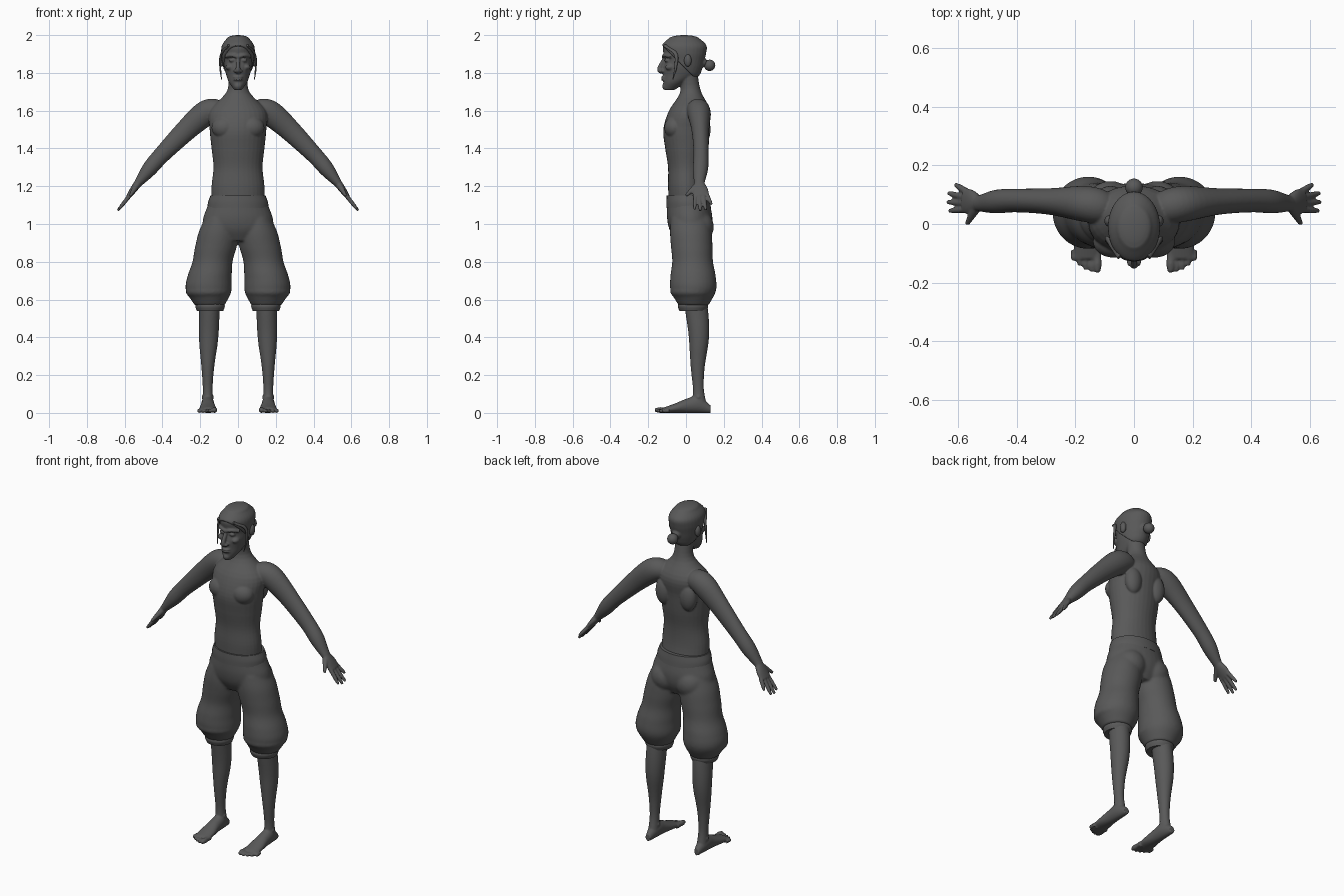
import bpy, bmesh, math
from mathutils import Vector, Matrix

cube = bpy.data.objects.get("Cube")
if cube:
    bpy.data.objects.remove(cube, do_unlink=True)

SHADE = 0.1
grey = bpy.data.materials.new("dark_grey_clay")
grey.use_nodes = True
grey.diffuse_color = (SHADE, SHADE, SHADE, 1)
grey.node_tree.nodes["Principled BSDF"].inputs["Base Color"].default_value = grey.diffuse_color

ACROSS, DEEP, UP = Vector((1, 0, 0)), Vector((0, 1, 0)), Vector((0, 0, 1))
SEGMENTS, RINGS = 32, 32


def curve(values, t):
    """Smooth interpolation through evenly spaced values, t from 0 to 1."""
    values = list(values)
    padded = [2 * values[0] - values[1], *values, 2 * values[-1] - values[-2]]
    spans = len(values) - 1
    i = min(int(t * spans), spans - 1)
    before, start, end, after = padded[i:i + 4]
    t = t * spans - i
    leave, arrive, rise = (end - before) / 2, (after - start) / 2, end - start
    return (start + leave * t + (3 * rise - 2 * leave - arrive) * t ** 2
            + (leave + arrive - 2 * rise) * t ** 3)


def loft(bm, axes, widths, depths, side=ACROSS, along=None, pair=False, grow=0):
    """Skin elliptical rings along a path given as its x, y and z values."""
    axes = [list(axis) for axis in axes]
    steps = [k / RINGS for k in range(RINGS + 1)]
    centres = [Vector([curve(axis, t) for axis in axes]) for t in steps]
    for mirror in ((1, -1) if pair else (1,)):
        rings = []
        for k, (t, centre) in enumerate(zip(steps, centres)):
            ahead, behind = centres[min(k + 1, RINGS)], centres[max(k - 1, 0)]
            tangent = along or (ahead - behind).normalized()
            v = tangent.cross(side).normalized()
            u = v.cross(tangent) * (curve(widths, t) + grow)
            v = v * (curve(depths, t) + grow)
            ring = []
            for j in range(SEGMENTS):
                angle = math.tau * j / SEGMENTS
                p = centre + u * math.cos(angle) + v * math.sin(angle)
                ring.append(bm.verts.new((p.x * mirror, p.y, p.z)))
            rings.append(ring)
        for a, b in zip(rings, rings[1:]):
            for j in range(SEGMENTS):
                n = (j + 1) % SEGMENTS
                bm.faces.new((a[j], a[n], b[n], b[j]))
        bm.faces.new(rings[0])
        bm.faces.new(rings[-1])


def column(bm, low, high, widths, depths, x=(0, 0), y=(0, 0), pair=False, grow=0):
    """Upright form with level sections at even heights."""
    loft(bm, (x, y, (low, high)), widths, depths, along=UP, pair=pair, grow=grow)


def limb(bm, points, widths, depths=None, side=DEEP):
    """Mirrored pair of tubes through the points."""
    loft(bm, zip(*points), widths, depths or widths, side=side, pair=True)


def blob(bm, centre, size, pair=False):
    x, y, z = centre
    for mirror in ((1, -1) if pair else (1,)):
        place = Matrix.Translation((x * mirror, y, z)) @ Matrix.Diagonal((*size, 1))
        bmesh.ops.create_uvsphere(bm, u_segments=24, v_segments=16, radius=1, matrix=place)


def finish(bm, name, voxel=None, smoothing=2):
    """Turn the collected forms into one object, fused when a voxel size is given."""
    bmesh.ops.recalc_face_normals(bm, faces=bm.faces)
    for face in bm.faces:
        face.smooth = len(face.verts) < 5
    mesh = bpy.data.meshes.new(name)
    bm.to_mesh(mesh)
    bm.free()
    mesh.materials.append(grey)
    ob = bpy.data.objects.new(name, mesh)
    bpy.context.collection.objects.link(ob)
    if voxel:
        fuse = ob.modifiers.new("fuse", "REMESH")
        fuse.mode, fuse.voxel_size, fuse.use_smooth_shade = "VOXEL", voxel, True
        relax = ob.modifiers.new("relax", "SMOOTH")
        relax.factor, relax.iterations = .5, smoothing


# Torso and neck
bm = bmesh.new()
column(bm, 1.1, 1.8, widths=(.14, .14, .13, .14, .15, .15, .06, .05),
       depths=(.1, .095, .095, .11, .12, .11, .055, .05), y=(.01, 0, 0, 0, 0, .02, .025, .01))
blob(bm, (.07, -.06, 1.51), (.07, .055, .06), pair=True)     # chest muscles
blob(bm, (.08, .09, 1.5), (.05, .04, .08), pair=True)        # shoulder blades

# Arms and palms, from the joints
collar, shoulder = Vector((.08, .05, 1.6)), Vector((.18, .07, 1.58))
elbow, wrist, knuckles = Vector((.4, .08, 1.37)), Vector((.53, .07, 1.215)), Vector((.58, .08, 1.145))
limb(bm, (collar, shoulder, elbow, wrist), widths=(.05, .06, .06, .045, .04, .04, .027),
     depths=(.05, .06, .067, .056, .045, .04, .022))
limb(bm, (wrist, knuckles), widths=(.027, .042, .043), depths=(.021, .018, .013))

# Fingers fan out from the knuckles
FINGER = (.012, .011, .01, .007)
for i, length in enumerate((.9, 1, .95, .6)):
    root = knuckles + Vector((-.01, (i - 1.5) * .02, .01))
    reach = Vector((.067, 0, -.085)) * length
    limb(bm, (root, root + reach + DEEP * (i - .5) * .01), FINGER)
thumb_tip = Vector((.57, 0, 1.15))
limb(bm, (wrist, thumb_tip), (.018, .016, .012, .008), side=ACROSS)

# Head
HEAD = dict(widths=(.02, .048, .062, .072, .077, .082, .077, .045),
            depths=(.03, .06, .09, .1, .1, .11, .11, .065),
            y=(-.09, -.06, -.03, -.02, -.01, -.01, -.01, -.01))
column(bm, 1.71, 1.985, **HEAD)
loft(bm, ((0, 0, 0), (-.11, -.14, -.12), (1.88, 1.82, 1.8)), (.01, .011, .013, .01), (.01, .013, .012, .008))
blob(bm, (.014, -.13, 1.81), (.011, .015, .009), pair=True)   # nostrils
limb(bm, ((0, -.12, 1.885), (.035, -.113, 1.893), (.066, -.08, 1.886)), (.009, .008), side=UP)   # brows
blob(bm, (.046, -.085, 1.83), (.02, .026, .016), pair=True)   # cheekbones
blob(bm, (.032, -.1, 1.866), (.017, .015, .009), pair=True)   # eyes
for level in (1.777, 1.764):
    blob(bm, (0, -.115, level), (.027, .018, .006))           # lips
blob(bm, (0, -.107, 1.73), (.022, .019, .02))                 # chin
blob(bm, (.086, .01, 1.865), (.015, .02, .033), pair=True)    # ears
finish(bm, "upper_body", .005)

# Swept back hair, cut along a slanted hairline
bm = bmesh.new()
column(bm, 1.7, 1.99, grow=.007, **HEAD)
bmesh.ops.bisect_plane(bm, geom=bm.verts[:] + bm.edges[:] + bm.faces[:], clear_inner=True,
                       plane_co=(0, -.12, 1.94), plane_no=DEEP + UP)
bmesh.ops.holes_fill(bm, edges=bm.edges[:], sides=0)
blob(bm, (0, -.01, 1.98), (.06, .08, .02))                    # crown
blob(bm, (0, .09, 1.855), (.026, .024, .024))                 # gathered tail
finish(bm, "hair", .005)

bm = bmesh.new()
blob(bm, (0, .125, 1.84), (.03, .03, .03))
finish(bm, "hair_bun")

bm = bmesh.new()
limb(bm, ((.05, -.113, 1.945), (.088, -.055, 1.9), (.094, -.055, 1.83), (.087, -.07, 1.765)),
     widths=(.009, .01, .007, .002), depths=(.006, .006, .005, .002))
finish(bm, "temple_locks")

# Baggy trousers gathered below the knee
bm = bmesh.new()
column(bm, .91, 1.145, widths=(.1, .18, .185, .165, .143), depths=(.08, .11, .12, .116, .108),
       y=(.025, .02, .01))
blob(bm, (.08, .07, .985), (.085, .077, .085), pair=True)     # seat
column(bm, .57, 1.03, widths=(.08, .12, .117, .106, .11, .105, .08),
       depths=(.08, .12, .12, .108, .11, .11, .1),
       x=(.15, .155, .135, .11, .095), y=(.04, .035, .02), pair=True)
blob(bm, (.156, .035, .645), (.122, .12, .055), pair=True)    # gathered fullness
finish(bm, "trousers", .008, smoothing=4)

bm = bmesh.new()
column(bm, 1.085, 1.15, widths=(.162, .158, .146), depths=(.118, .116, .112), y=(.014, .01))
finish(bm, "waistband")

bm = bmesh.new()
column(bm, .54, .59, widths=(.07, .078, .07), depths=(.072, .08, .072),
       x=(.148, .148), y=(.037, .037), pair=True)
finish(bm, "knee_cuffs")

# Lower legs
bm = bmesh.new()
column(bm, .04, .6, widths=(.03, .026, .03, .038, .048, .053, .054, .055),
       depths=(.04, .029, .033, .041, .05, .056, .06, .06),
       x=(.16, .16, .155, .15), y=(.07, .062, .068, .05), pair=True)
blob(bm, (.16, .066, .083), (.033, .018, .018), pair=True)    # ankle bones

# Feet: soles stay flat because each section is as high as its centre
FOOT = .16
heights = (.02, .045, .038, .025, .014)
loft(bm, ((FOOT, FOOT), (.13, -.12), heights), widths=(.016, .032, .036, .044, .045),
     depths=heights, along=-DEEP, pair=True)
for i in range(5):
    x, thick = FOOT + (i - 1.75) * .02, .011 if i else .015
    tip = -.165 + .0025 * i * i
    limb(bm, ((x, -.09, thick), (x, tip, thick)), (thick, thick * .9, thick, thick * .6), side=ACROSS)
finish(bm, "legs_and_feet", .005)
